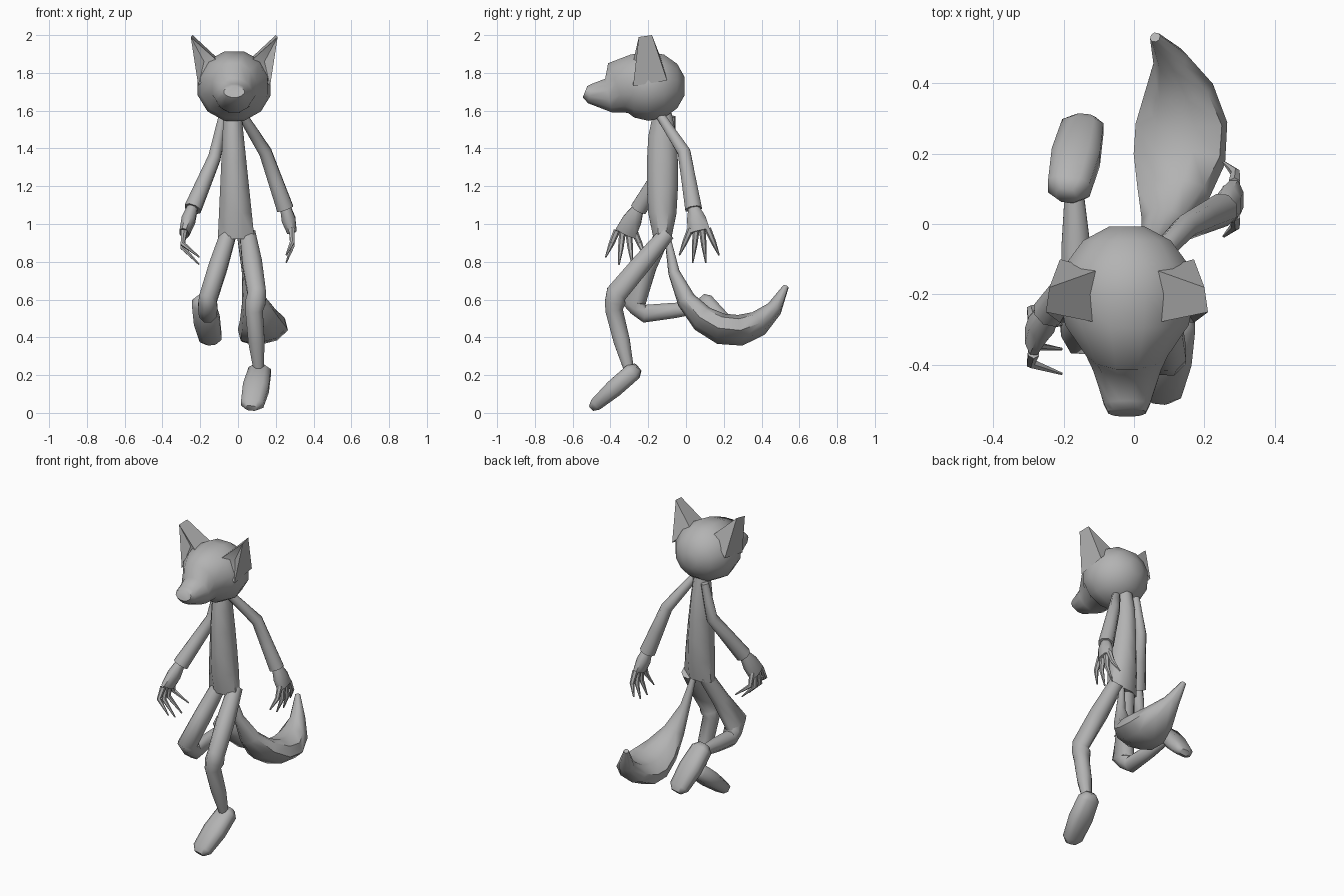
import bpy, bmesh, math
from mathutils import Vector

if "Cube" in bpy.data.objects:
    bpy.data.objects.remove(bpy.data.objects["Cube"], do_unlink=True)

SHADE = (.45, .45, .45, 1)
grey = bpy.data.materials.new("plain_grey")
grey.use_nodes = True
grey.diffuse_color = SHADE
grey.node_tree.nodes["Principled BSDF"].inputs["Base Color"].default_value = SHADE
parts = []


def finish(name, bm):
    bmesh.ops.recalc_face_normals(bm, faces=bm.faces)
    mesh = bpy.data.meshes.new(name)
    bm.to_mesh(mesh)
    bm.free()
    mesh.materials.append(grey)
    part = bpy.data.objects.new(name, mesh)
    bpy.context.collection.objects.link(part)
    parts.append(part)


def signed_power(value, exponent):
    return math.copysign(abs(value) ** exponent, value)


def loft(name, rings, sides=8, tilt=0, squareness=1):
    """Skin rings of (centre, half width, half depth) along a path, mitred at bends."""
    bm = bmesh.new()
    centres = [Vector(centre) for centre, width, depth in rings]
    last = len(rings) - 1
    loops = []
    for i, (centre, width, depth) in enumerate(rings):
        before, after = centres[max(i - 1, 0)], centres[min(i + 1, last)]
        tangent = (after - before).normalized()
        bone = (after - centres[i]) if i < last else tangent
        depth /= max(.6, tangent.dot(bone.normalized()))
        across = (Vector((1, 0, 0)) - tangent * tangent.x).normalized()
        up = across.cross(tangent)
        wide = across * math.cos(tilt) + up * math.sin(tilt)
        deep = up * math.cos(tilt) - across * math.sin(tilt)
        loop = []
        for k in range(sides):
            angle = math.tau * (k + .5) / sides
            loop.append(bm.verts.new(
                centres[i] + wide * width * signed_power(math.cos(angle), squareness)
                + deep * depth * signed_power(math.sin(angle), squareness)))
        loops.append(loop)
    for low, high in zip(loops, loops[1:]):
        for k in range(sides):
            n = (k + 1) % sides
            bm.faces.new((low[k], low[n], high[n], high[k]))
    bm.faces.new(loops[0])
    bm.faces.new(loops[-1])
    finish(name, bm)


def limb(name, joints, radii, bulge):
    """Straight bones between joints, each a little fuller in the middle."""
    joints = [Vector(joint) for joint in joints]
    rings = [(joints[0], radii[0], radii[0])]
    for i in range(1, len(joints)):
        middle = (radii[i - 1] + radii[i]) / 2 + bulge
        rings.append((joints[i - 1].lerp(joints[i], .5), middle, middle))
        rings.append((joints[i], radii[i], radii[i]))
    loft(name, rings)


def hand(side, wrist, knuckle, curl):
    """Broad palm with four splayed fingers that curl inwards."""
    wrist, knuckle = Vector(wrist), Vector(knuckle)
    loft(side + "_palm", [(wrist, .03, .03), (wrist.lerp(knuckle, .5), .04, .055),
                          (knuckle, .028, .062)])
    for finger in range(4):
        offset = finger - 1.5
        root = knuckle + Vector((0, offset * .03, .015))
        tip = knuckle + Vector((curl, offset * .07, offset * offset * .02 - .17))
        bend = root.lerp(tip, .5)
        bend.x -= curl * .6
        loft(f"{side}_finger_{finger + 1}",
             [(root, .018, .018), (bend, .014, .014), (tip, .004, .004)], sides=6)


def foot(name, heel, toe):
    """Rounded block that thins towards the toe."""
    heel, toe = Vector(heel), Vector(toe)
    rings = []
    for t in (0, .1, .5, .9, 1):
        taper = max(.45, math.sqrt(1 - abs(2 * t - 1) ** 6))
        rings.append((heel.lerp(toe, t), .073 * taper, (.06 - .02 * t) * taper))
    loft(name, rings, squareness=.7)


def ear(name, side):
    """Pointed ear with a hollow front."""
    def corner(x, y, z):
        return bm.verts.new((MID + side * x, y, z))

    bm = bmesh.new()
    tip, tip_back = corner(.23, -.25, 1.99), corner(.22, -.18, 2)
    inner, outer = corner(.085, -.28, 1.86), corner(.19, -.28, 1.73)
    back_in, back_out = corner(.08, -.13, 1.87), corner(.19, -.1, 1.76)
    hollow = corner(.16, -.23, 1.86)
    for face in ((tip, inner, hollow), (tip, hollow, outer), (hollow, inner, outer),
                 (tip, tip_back, back_in, inner), (tip, outer, back_out, tip_back),
                 (tip_back, back_out, back_in), (inner, back_in, back_out, outer)):
        bm.faces.new(face)
    finish(name, bm)


# Head: round skull running into a tapering muzzle
MID = -.02
skull = []
for step in range(5):
    angle = math.radians(15 + 25 * step)
    skull.append(((MID, .2 * math.cos(angle) - .2, 1.73),
                  .2 * math.sin(angle), .19 * math.sin(angle)))
muzzle = [((MID, -.36, 1.72), .12, .14), ((MID, -.41, 1.68), .1, .09),
          ((MID, -.51, 1.69), .068, .052), ((MID, -.535, 1.7), .055, .033)]
loft("head", skull + muzzle, sides=12)
ear("left_ear", 1)
ear("right_ear", -1)

# Slim body, widening towards the hips
body = []
for step in range(6):
    t = step / 5
    body.append(((.02 * t - .03, -.125, 1.6 - .68 * t), .05 + .055 * t,
                 .05 + .04 * math.sqrt(abs(math.sin(math.pi * t)))))
loft("body", body)

# Arms and hands
arm_radii = (.025, .036, .048)
limb("left_arm", [(.02, -.14, 1.58), (.145, -.01, 1.38), (.25, .04, 1.08)], arm_radii, 0)
limb("right_arm", [(-.08, -.08, 1.57), (-.125, -.09, 1.35), (-.24, -.25, 1.08)], arm_radii, 0)
hand("left", (.25, .04, 1.09), (.285, .07, .96), -.03)
hand("right", (-.24, -.25, 1.09), (-.285, -.32, .95), .08)

# Legs with broad knees: the left reaches forward, the right is folded back
leg_radii = (.045, .052, .05, .028)
limb("left_leg", [(.05, -.1, .95), (.1, -.37, .63), (.085, -.38, .54), (.11, -.3, .22)],
     leg_radii, .008)
limb("right_leg", [(-.05, -.12, .95), (-.16, -.29, .6), (-.16, -.22, .525), (-.17, .1, .56)],
     leg_radii, .005)
foot("left_foot", (.12, -.255, .24), (.07, -.5, .025))
foot("right_foot", (-.19, .08, .61), (-.14, .3, .37))

# Bushy tail on a curve that sweeps down and back up to a point
controls = [Vector(c) for c in ((.01, -.1, .94), (.12, -.05, .35), (.2, .4, .3), (.06, .53, .67))]
tail = []
for step in range(9):
    t = step / 8
    centre = sum((c * math.comb(3, i) * t ** i * (1 - t) ** (3 - i)
                  for i, c in enumerate(controls)), Vector())
    swell = max(0, math.sin(math.pi * t ** 1.2))
    tail.append((centre, .015 + .125 * swell ** 1.6, .015 + .06 * swell))
loft("tail", tail, tilt=math.radians(14), squareness=.9)

# Smooth shading with firm edges kept
bpy.ops.object.select_all(action="DESELECT")
for part in parts:
    part.select_set(True)
bpy.context.view_layer.objects.active = parts[0]
bpy.ops.object.shade_smooth_by_angle(angle=math.radians(55))
